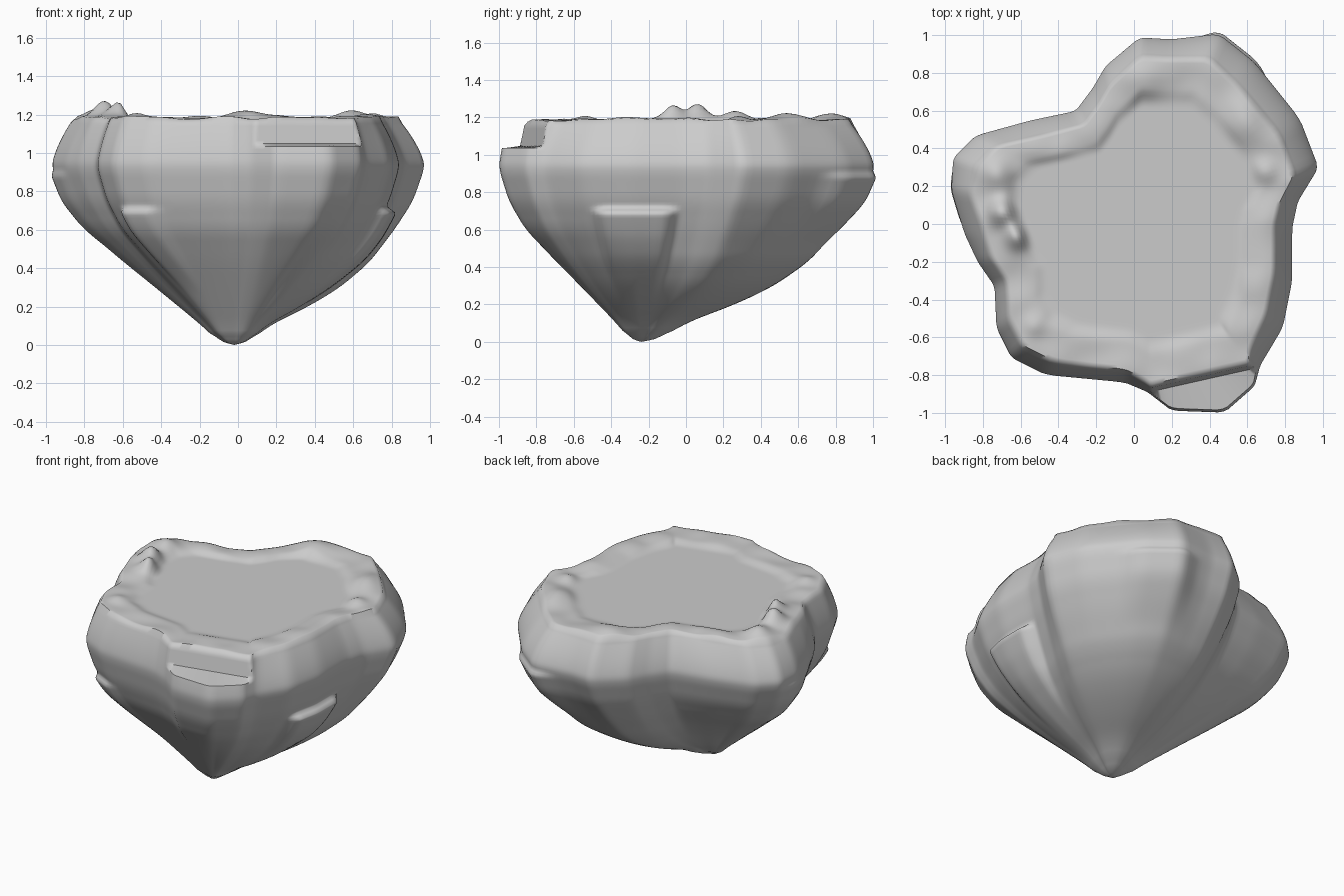
import bpy, bmesh, math
from mathutils import Vector, noise

if "Cube" in bpy.data.objects:
    bpy.data.objects.remove(bpy.data.objects["Cube"])

# Plan outline at the widest level: x, y, rim inset factor
OUT = [(.98, .3, .86), (.88, .56, .86), (.64, .86, .85), (.45, 1.01, .87), (.2, .98, .9),
       (.03, .99, .9), (-.15, .84, .88), (-.22, .72, .88), (-.31, .6, .88), (-.55, .55, .86),
       (-.84, .47, .88), (-.96, .35, .88), (-.97, .18, .9), (-.9, -.05, .9), (-.83, -.2, .92),
       (-.74, -.33, .92), (-.73, -.55, .92), (-.65, -.71, .92), (-.47, -.8, .92),
       (-.05, -.84, .93), (.07, -.89, .95), (.2, -.99, .95), (.48, -1.0, .95),
       (.64, -.86, .95), (.67, -.75, .91), (.79, -.55, .88), (.84, -.3, .88),
       (.84, -.02, .88), (.87, .12, .88)]
TIP = Vector((-.02, -.24))
MID = Vector((.05, 0))
# Side profile: height, reach on front/left, reach on back/right
PROF = [(0, 0, 0), (.02, .09, .09), (.1, .18, .19), (.2, .31, .41), (.3, .44, .58),
        (.43, .61, .73), (.6, .82, .85), (.75, .93, .94), (.92, 1, 1), (1.0, 1, 1)]
# Rock shelves: start angle, end angle, top height, fade height, bulge
SHELVES = [(343, 372, .73, .2, .08), (214, 230, .73, .25, .05),
           (150, 166, .92, .5, .02), (55, 73, .92, .5, .025)]
SUB = 8


def step(a, b, v):
    t = max(0, min(1, (v - a) / (b - a)))
    return t * t * (3 - 2 * t)


def reach(z, w):
    for p, q in zip(PROF, PROF[1:]):
        if z <= q[0]:
            t = (z - p[0]) / (q[0] - p[0])
            return (p[1] + (q[1] - p[1]) * t) * (1 - w) + (p[2] + (q[2] - p[2]) * t) * w
    return 1


def soft_reach(z, w):
    d = min(.04, z)
    return sum(reach(z + d * k / 2, w) for k in range(-2, 3)) / 5


def window(ang, a, b, soft=3.5):
    u = (ang - a + 90) % 360 - 90
    return step(-soft, soft, u) * (1 - step(b - a - soft, b - a + soft, u))


# Subdivide and soften the outline
raw = []
for a, b in zip(OUT, OUT[1:] + OUT[:1]):
    raw += [Vector(a).lerp(Vector(b), k / SUB) for k in range(SUB)]
N = len(raw)


def blur(r):
    return [sum((raw[(i + k) % N] for k in range(-r, r + 1)), Vector((0, 0, 0))) / (2 * r + 1)
            for i in range(N)]


sharp, round_ = blur(1), blur(8)


def side_point(i, z):
    s, r = sharp[i], round_[i]
    p = r.lerp(s, step(.1, .8, z)).xy
    d = (s.xy - TIP)
    ang = math.degrees(math.atan2(d.y, d.x))
    d.normalize()
    w = max(0, min(1, .1 + 1.3 * (d.x * .75 + d.y * .66)))
    f = soft_reach(z, w)
    for a, b, top, low, amt in SHELVES:
        f += amt * window(ang, a, b) * step(low, top - .15, z) * (1 - step(top - .05, top, z))
    q = TIP + (p - TIP) * f
    # rounded shoulder drawing in to the rim
    t = max(0, (z - .93) / .24)
    q = MID + (q - MID) * (1 - (1 - s.z) * t ** 1.5)
    # front right shelf: slice straight across above z = 1.04
    if z > 1.035:
        d = q - TIP
        limit = -.91 + .2 * (z - 1.04)
        depth = .225 * d.x - d.y
        room = TIP.y - .225 * TIP.x - limit
        if depth > room:
            q = TIP + d * (room / depth)
    return q


def top_height(p, t):
    # lumpy crest that falls to the flat ground
    n = noise.noise(Vector((p.x * 5, p.y * 5, 3))) * .025
    z = 1.165 + (.025 + n) * math.sin(math.pi * min(1, .25 + t * .75))
    for x, y, h, r in [(-.7, .06, .085, .07), (-.61, -.06, .085, .07), (-.72, .26, .03, .07),
                       (.05, .74, .04, .12), (.7, .28, .03, .06), (-.53, -.54, .025, .06),
                       (.6, .55, .03, .1)]:
        z += h * math.exp(-((p.x - x) ** 2 + (p.y - y) ** 2) / r ** 2)
    return z + (1.165 - z) * step(.65, 1, t)


bm = bmesh.new()
heights = [.006, .015] + [.03 + .015 * k for k in range(76)]
rings = []
for z in heights:
    rings.append([bm.verts.new((*side_point(i, z), z)) for i in range(N)])

# Crest rings from rim to ground, plus flat ground rings
rim = [v.co.xy for v in rings[-1]]
CREST = 14
for k in range(1, CREST + 4):
    t = k / CREST
    ring = []
    for i in range(N):
        p = MID + (rim[i] - MID) * (1 - .31 * t)
        ring.append(bm.verts.new((p.x, p.y, top_height(p, t))))
    rings.append(ring)

for lo, hi in zip(rings, rings[1:]):
    for i in range(N):
        j = (i + 1) % N
        bm.faces.new((lo[i], lo[j], hi[j], hi[i]))
tip = bm.verts.new((*TIP, 0))
ground = bm.verts.new((*MID, 1.165))
for i in range(N):
    j = (i + 1) % N
    bm.faces.new((tip, rings[0][j], rings[0][i]))
    bm.faces.new((ground, rings[-1][i], rings[-1][j]))
bmesh.ops.recalc_face_normals(bm, faces=bm.faces)

mesh = bpy.data.meshes.new("floating_rock_island")
bm.to_mesh(mesh)
bm.free()
rock = bpy.data.objects.new("floating_rock_island", mesh)
bpy.context.collection.objects.link(rock)
bpy.context.view_layer.objects.active = rock
rock.select_set(True)
bpy.ops.object.shade_smooth_by_angle(angle=math.radians(60))
